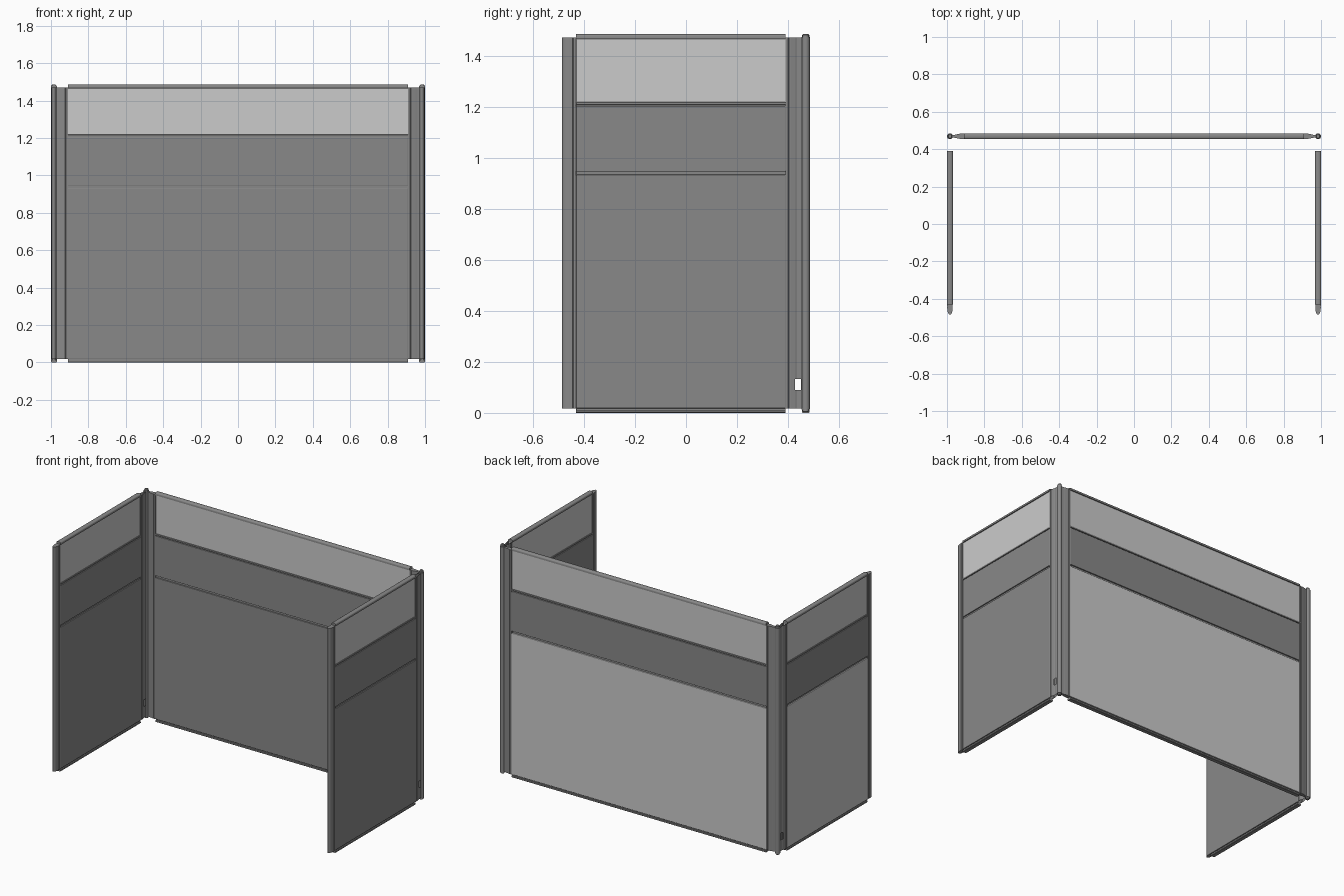
import bpy, bmesh
from math import pi, cos, sin, radians
from mathutils import Matrix, Vector

if "Cube" in bpy.data.objects:
    bpy.data.objects.remove(bpy.data.objects["Cube"])

# Dark grey for the frame and most infills; pale parts keep the default grey
DARK = bpy.data.materials.new("dark_grey")
DARK.diffuse_color = (0.25, 0.25, 0.25, 1)
DARK.use_nodes = True
DARK.node_tree.nodes["Principled BSDF"].inputs["Base Color"].default_value = DARK.diffuse_color


def finish(name, bm, smooth=False, mat=DARK):
    bmesh.ops.recalc_face_normals(bm, faces=bm.faces[:])
    me = bpy.data.meshes.new(name)
    bm.to_mesh(me)
    bm.free()
    if mat:
        me.materials.append(mat)
    ob = bpy.data.objects.new(name, me)
    bpy.context.collection.objects.link(ob)
    if smooth:
        bpy.ops.object.select_all(action='DESELECT')
        ob.select_set(True)
        bpy.context.view_layer.objects.active = ob
        bpy.ops.object.shade_smooth_by_angle(angle=radians(35))
    return ob


def loft(name, rings, caps=True, skip=None, smooth=False):
    """Join equal-length closed rings; skip(ring, a, b) leaves a face out."""
    bm = bmesh.new()
    vs = [[bm.verts.new(p) for p in r] for r in rings]
    n = len(vs[0])
    for i in range(len(vs) - 1):
        for j in range(n):
            k = (j + 1) % n
            if not (skip and skip(i, j, k)):
                bm.faces.new((vs[i][j], vs[i][k], vs[i + 1][k], vs[i + 1][j]))
    if caps:
        bm.faces.new(vs[0][::-1])
        bm.faces.new(vs[-1])
    return finish(name, bm, smooth)


def rail(name, mat, half, profile, smooth=False):
    """Run a (thickness, z) profile along the length of a panel."""
    rings = [[mat @ Vector((x, y, z)) for y, z in profile] for x in (-half, half)]
    return loft(name, rings, smooth=smooth)


def pad(name, mat, half, y0, y1, z0, z1, bevel, paint=DARK):
    """Flat infill with softened edges."""
    bm = bmesh.new()
    bmesh.ops.create_cube(bm, size=1)
    for v in bm.verts:
        x, y, z = v.co
        v.co = (x * 2 * half, (y0 + y1) / 2 + y * (y1 - y0), (z0 + z1) / 2 + z * (z1 - z0))
    bmesh.ops.bevel(bm, geom=bm.edges[:], offset=bevel, segments=2,
                    profile=0.5, affect='EDGES')
    bm.transform(mat)
    return finish(name, bm, mat=paint)


def upright(name, mat, half_profile, levels, caps=True, skip=None, smooth=False):
    """Extrude a mirrored (distance, half width) profile vertically."""
    pts = half_profile + [(d, -h) for d, h in reversed(half_profile)]
    rings = [[mat @ Vector((d, h, z)) for d, h in pts] for z in levels]
    test = (lambda i, j, k: skip(i, pts[j], pts[k])) if skip else None
    return loft(name, rings, caps, test, smooth)


def place(x, y, deg):
    return Matrix.Translation((x, y, 0)) @ Matrix.Rotation(radians(deg), 4, 'Z')


def panel(tag, mat, half):
    t = 0.0145
    # Frame core seen at the bottom of the grooves
    pad(tag + "_core", mat, half, -.007, .007, 0.006, 1.478, 0.001)
    # Bottom rail
    rail(tag + "_bottom_rail", mat, half,
         [(-.012, 0), (.012, 0), (.015, .003), (.015, .012), (-.015, .012), (-.015, .003)])
    # Lower infill: dark on one face, pale on the other
    pad(tag + "_lower_infill_dark", mat, half, -t, -.001, 0.018, 0.933, 0.003)
    pad(tag + "_lower_infill_pale", mat, half, .001, t, 0.018, 0.933, 0.003, None)
    # Middle infill
    pad(tag + "_middle_infill", mat, half, -t, t, 0.945, 1.203, 0.003)
    # Ledge under the window, and the pale window
    pad(tag + "_window_ledge", mat, half, -t, t, 1.207, 1.217, 0.002)
    pad(tag + "_window", mat, half, -.0105, .0105, 1.217, 1.466, 0.001, None)
    # Rounded top rail
    arc = [(.0155 * cos(a * pi / 8), 1.477 + .008 * sin(a * pi / 8)) for a in range(9)]
    rail(tag + "_top_rail", mat, half, [(-.0155, 1.467), (.0155, 1.467)] + arc, True)


# Panels: wide back and two sides
PX, PY = 0.984, 0.469
panel("back_panel", place(0, PY, 0), 0.91)
for s, side in ((-1, "left"), (1, "right")):
    panel(side + "_panel", place(s * PX, -0.02, 90), 0.41)

    # Tapered connector from the back panel to the post
    taper = [(0, .0145), (.010, .0145), (.012, .0125), (.014, .0145), (.022, .0135),
             (.040, .010), (.050, .0075), (.062, .006)]
    upright(side + "_back_connector", place(s * 0.91, PY, 0 if s > 0 else 180),
            taper, [0.018, 1.47])

    # Hollow connector from the side panel to the post, with a cable window
    hollow = [(0, .0145), (.010, .0145), (.012, .0125), (.014, .0145), (.022, .0135),
              (.038, .010), (.044, .0075), (.060, .0075), (.064, .006)]

    def window(i, a, b):
        return i == 1 and min(a[0], b[0]) > 0.036 and max(a[0], b[0]) < 0.061

    upright(side + "_side_connector", place(s * PX, 0.39, 90), hollow,
            [0.018, 0.09, 0.133, 1.47], caps=False, skip=window)

    # Rounded free end of the side panel
    nose = [(.020 + .035 * sin(a * pi / 16), .0145 * cos(a * pi / 16)) for a in range(8)]
    upright(side + "_end_trim", place(s * PX, -0.43, -90),
            [(0, .0145), (.010, .0145), (.012, .0125), (.014, .0145)] + nose + [(.055, .001)],
            [0.018, 1.47], smooth=True)

    # Corner post with stepped caps
    rings = [[(s * PX + r * cos(a * pi / 12), PY + r * sin(a * pi / 12), z)
              for a in range(24)]
             for r, z in ((.009, .003), (.012, .006), (.012, .014), (.016, .014),
                          (.016, 1.472), (.012, 1.472), (.012, 1.481), (.009, 1.485))]
    loft(side + "_corner_post", rings, smooth=True)
